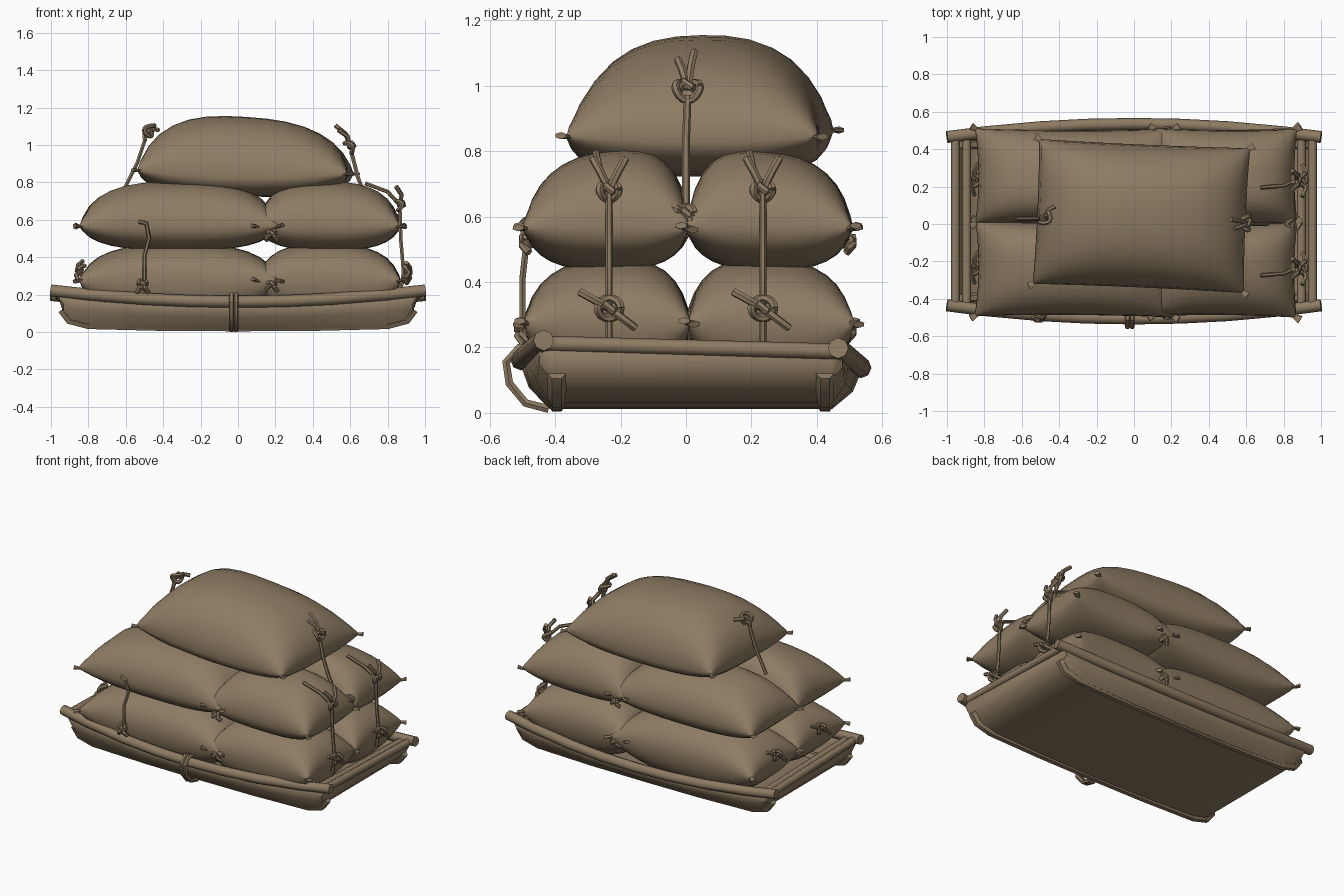
import bpy, bmesh, math, random
from mathutils import Vector, Matrix

if "Cube" in bpy.data.objects:
    bpy.data.objects.remove(bpy.data.objects["Cube"])

random.seed(4)
brown = bpy.data.materials.new("burlap brown")
brown.diffuse_color = (0.27, 0.2, 0.125, 1)
brown.use_nodes = True
brown.node_tree.nodes["Principled BSDF"].inputs["Base Color"].default_value = brown.diffuse_color


def finish(ob, angle=40):
    ob.data.materials.append(brown)
    bpy.ops.object.select_all(action='DESELECT')
    ob.select_set(True)
    bpy.context.view_layer.objects.active = ob
    bpy.ops.object.shade_smooth_by_angle(angle=math.radians(angle))


def mesh_object(name, bm, angle=40):
    me = bpy.data.meshes.new(name)
    bmesh.ops.recalc_face_normals(bm, faces=bm.faces)
    bm.to_mesh(me)
    bm.free()
    ob = bpy.data.objects.new(name, me)
    bpy.context.collection.objects.link(ob)
    finish(ob, angle)
    return ob


def tubes(name, paths, r, res=1):
    cu = bpy.data.curves.new(name, 'CURVE')
    cu.dimensions = '3D'
    cu.bevel_depth = r
    cu.bevel_resolution = res
    cu.use_fill_caps = True
    for pts in paths:
        sp = cu.splines.new('POLY')
        sp.points.add(len(pts) - 1)
        for p, q in zip(sp.points, pts):
            p.co = (*q, 1)
    ob = bpy.data.objects.new(name, cu)
    bpy.context.collection.objects.link(ob)
    bpy.ops.object.select_all(action='DESELECT')
    ob.select_set(True)
    bpy.context.view_layer.objects.active = ob
    bpy.ops.object.convert(target='MESH')
    finish(bpy.context.object, 50)


# ---- sled tray ----
Y0 = 0.015


def rim(x, s):
    return Vector((x, Y0 + s * (0.52 - 0.07 * x * x), 0.15 + 0.06 * x * x - 0.012 * s))


bm = bmesh.new()
rows = []
for x, zb in [(-0.96, 0.2), (-0.93, 0.11), (-0.88, 0.06), (-0.78, 0.035), (-0.4, 0.022), (0, 0.018),
              (0.4, 0.022), (0.78, 0.035), (0.88, 0.06), (0.93, 0.11), (0.96, 0.2)]:
    row = []
    for s in (-1, 1):
        top = rim(x, s)
        low = Vector((x, Y0 + s * 0.43, zb))
        mid = (top + low) / 2 + Vector((0, s * 0.015, -0.01))
        part = [top, mid, low]
        row += part if s < 0 else part[::-1]
    rows.append([bm.verts.new(p) for p in row])
for a, b in zip(rows, rows[1:]):
    for i in range(5):
        bm.faces.new((a[i], a[i + 1], b[i + 1], b[i]))
hull = mesh_object("tray_hull", bm)
sol = hull.modifiers.new("thickness", 'SOLIDIFY')
sol.thickness = 0.012
sol.offset = 0

xs = [-1, -0.8, -0.5, -0.25, 0, 0.25, 0.5, 0.8, 1]
tubes("side_poles", [[rim(x, s) for x in xs] for s in (-1, 1)], 0.032, 2)
tubes("end_crossbars", [[(sx * x, Y0 - 0.45, z + 0.012), (sx * x, Y0 + 0.45, z - 0.012)]
                        for sx in (-1, 1) for x, z in ((0.955, 0.2), (0.895, 0.185))], 0.024, 2)
run = [(-0.94, 0.12), (-0.9, 0.065), (-0.8, 0.04), (-0.4, 0.03), (0, 0.028),
       (0.4, 0.03), (0.8, 0.04), (0.9, 0.065), (0.94, 0.12)]
tubes("bottom_runners", [[(x, Y0 + s * 0.41, z) for x, z in run] for s in (-1, 1)], 0.028, 1)
# rope wound around the front pole
tubes("pole_lashing", [[(x, -0.44, 0.19), (x, -0.51, 0.2), (x, -0.55, 0.155), (x, -0.54, 0.09),
                        (x, -0.49, 0.03), (x, -0.42, 0.012)] for x in (-0.035, -0.01)], 0.014)


# ---- sacks ----
def sack(name, x0, x1, y0, y1, seam, up, down, rot=0, tilt=0, skew=(0, 0), sag=0.0, pull=0.035):
    N = 16
    a, b = (x1 - x0) / 2, (y1 - y0) / 2
    bm = bmesh.new()
    grid = {}
    for side in (1, -1):
        for i in range(N + 1):
            for j in range(N + 1):
                u = math.sin(math.pi / 2 * (2 * i / N - 1))
                v = math.sin(math.pi / 2 * (2 * j / N - 1))
                if (i in (0, N) or j in (0, N)) and side < 0:
                    grid[side, i, j] = grid[1, i, j]
                    continue
                f = max(0, (1 - abs(u) ** 2.8) * (1 - abs(v) ** 2.7)) ** 0.48
                z = f * (up * (1 + skew[0] * u + skew[1] * v) if side > 0 else -down)
                z -= sag * (1 - u * u) * v * v + sag * 0.5 * (1 - v * v) * u * u
                x = a * u * (1 - pull * (1 - v * v))
                y = b * v * (1 - pull * (1 - u * u))
                grid[side, i, j] = bm.verts.new((x, y, z))
    for side in (1, -1):
        for i in range(N):
            for j in range(N):
                bm.faces.new([grid[side, p, q] for p, q in
                              ((i, j), (i + 1, j), (i + 1, j + 1), (i, j + 1))])
    # tied ears at the corners
    for sx in (-1, 1):
        for sy in (-1, 1):
            d = Vector((sx, sy * 0.6, random.uniform(-0.4, 0.5))).normalized()
            m = (Matrix.Translation(Vector((sx * a, sy * b, 0)) + d * 0.002)
                 @ d.to_track_quat('Z', 'Y').to_matrix().to_4x4() @ Matrix.Diagonal((1, 0.5, 1, 1)))
            bmesh.ops.create_cone(bm, cap_ends=True, segments=6, radius1=0.012,
                                  radius2=0.022, depth=0.045, matrix=m)
    ob = mesh_object(name, bm, 50)
    ob.location = ((x0 + x1) / 2, (y0 + y1) / 2, seam)
    ob.rotation_euler = (0, math.radians(tilt), math.radians(rot))


for layer, seam, up, down, sk in (("lower", 0.275, 0.195, 0.22, 0.06), ("upper", 0.565, 0.235, 0.13, 0.14)):
    for side, ya, yb, d in (("front", -0.495, 0.015, 1), ("back", 0.0, 0.51, -1)):
        sack(f"{layer}_{side}_long_sack", -0.85, 0.22, ya, yb, seam, up, down,
             random.uniform(-1, 1), 0, (0, sk * d))
        sack(f"{layer}_{side}_short_sack", 0.1, 0.87, ya, yb, seam, up, down,
             random.uniform(-1, 1), 0, (-0.04, sk * d))
sack("top_sack", -0.525, 0.605, -0.345, 0.43, 0.855, 0.295, 0.13, -2.5, 1, (-0.09, 0.02), 0.03, 0.015)


# ---- knots and lashings ----
def knot(name, pos, out, size=0.036, tails=((-0.05, 0.1), (0.05, 0.1))):
    pos, out = Vector(pos), Vector(out).normalized()
    side = Vector((0, 0, 1)).cross(out).normalized()
    up = out.cross(side)
    ring = []
    for k in range(17):
        t = 2 * math.pi * k / 16
        ring.append(pos + side * size * math.cos(t) + up * size * 0.85 * math.sin(t)
                    + out * 0.014 * math.cos(2 * t))
    s = size * 0.7
    wrap = [pos - side * s - out * 0.01, pos - side * s * 0.4 + up * s * 0.5 + out * 0.022,
            pos + side * s * 0.4 - up * s * 0.3 + out * 0.022, pos + side * s - out * 0.01]
    paths = [ring, wrap]
    for sd, u in tails:
        paths.append([pos, pos + side * sd * 0.5 + up * u * 0.5 + out * 0.02, pos + side * sd + up * u])
    tubes(name, paths, 0.0125)


flat = ((-0.09, 0.05), (0.08, -0.06))
for i, y in enumerate((-0.235, 0.235)):
    # right end: two vertical ropes
    knot(f"right_lower_knot_{i}", (0.9, y, 0.32), (1, 0, 0), 0.036, flat)
    knot(f"right_upper_knot_{i}", (0.865, y, 0.68), (1, 0, 0.2), 0.03)
    tubes(f"right_rope_{i}", [[(0.87, y, 0.22), (0.885, y, 0.32), (0.87, y, 0.5), (0.865, y, 0.68)],
                              [(0.865, y, 0.68), (0.8, y - 0.03, 0.75), (0.68, y - 0.04, 0.795)]], 0.011)
    # left end
    knot(f"left_knot_{i}", (-0.84, y, 0.33), (-1, 0, 0.2), 0.032, flat)
tubes("top_right_rope", [[(0.72, 0, 0.62), (0.64, 0.0, 0.83), (0.605, 0.005, 0.97)]], 0.012)
knot("top_right_knot", (0.6, 0.005, 0.99), (1, 0, 0.7), 0.038, ((-0.03, 0.11), (0.02, 0.14)))
knot("right_middle_knot", (0.83, 0.0, 0.61), (1, 0, 0), 0.024, ((-0.05, 0.02), (0.03, -0.04)))
tubes("top_left_rope", [[(-0.62, 0.03, 0.74), (-0.54, 0.03, 0.9), (-0.49, 0.03, 1.05)]], 0.011)
knot("top_left_knot", (-0.47, 0.03, 1.08), (-0.7, 0.5, 0.3), 0.036, ((-0.08, 0.0), (0.02, -0.06)))
# front and back ropes around the long sacks
tubes("front_rope", [[(-0.5, -0.49, 0.22), (-0.5, -0.5, 0.3), (-0.5, -0.5, 0.41),
                      (-0.475, -0.49, 0.5), (-0.49, -0.5, 0.58), (-0.53, -0.49, 0.59)]], 0.011)
knot("front_rope_knot", (-0.51, -0.495, 0.26), (0, -1, 0), 0.02, ((0.03, -0.05), (-0.03, -0.05)))
for i, (y, z) in enumerate(((-0.48, 0.26), (-0.48, 0.53), (0.49, 0.26), (0.49, 0.53))):
    knot(f"gap_knot_{i}", (0.18, y, z), (0, y, 0), 0.018, ((-0.03, -0.03), (0.03, -0.04)))
